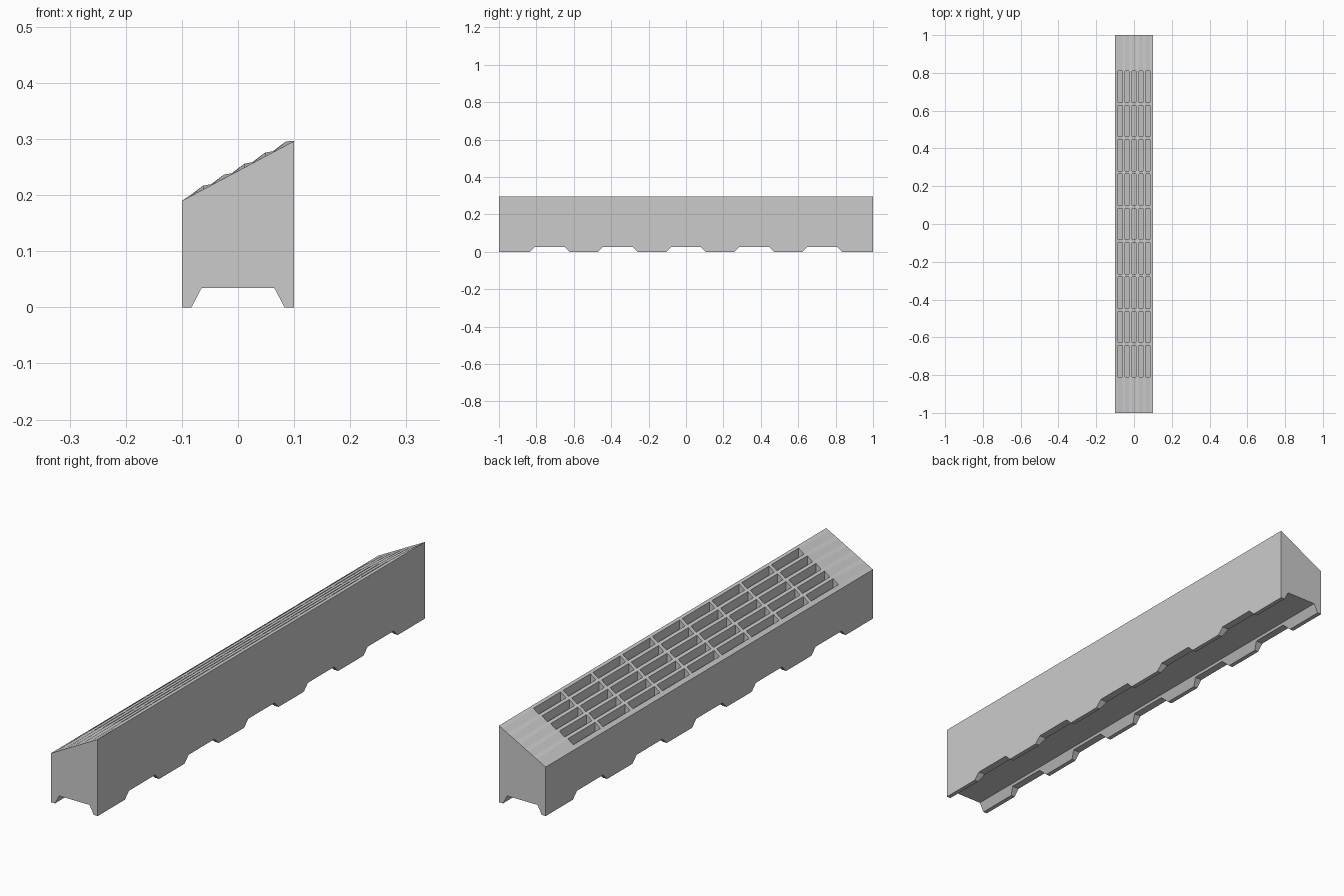
import bpy, bmesh

if "Cube" in bpy.data.objects:
    bpy.data.objects.remove(bpy.data.objects["Cube"])


def finish(bm, name, recalc=True):
    bmesh.ops.remove_doubles(bm, verts=bm.verts, dist=1e-5)
    if recalc:
        bmesh.ops.recalc_face_normals(bm, faces=bm.faces)
    mesh = bpy.data.meshes.new(name)
    bm.to_mesh(mesh)
    bm.free()
    obj = bpy.data.objects.new(name, mesh)
    bpy.context.collection.objects.link(obj)
    return obj


def add_face(bm, points):
    return bm.faces.new([bm.verts.new(p) for p in points])


def slope(x):
    return 0.243 + 0.533 * x


W, L, CEIL = 0.1, 1.0, 0.034

# Housing: walls, ends and channel ceiling, left open under the grille
bm = bmesh.new()
zl, zr = slope(-W), slope(W)
for y, flip in ((-L, 1), (L, -1)):
    add_face(bm, [(-W, y, CEIL), (W, y, CEIL), (W, y, zr), (-W, y, zl)][::flip])
add_face(bm, [(W, -L, CEIL), (W, L, CEIL), (W, L, zr), (W, -L, zr)])
add_face(bm, [(-W, L, CEIL), (-W, -L, CEIL), (-W, -L, zl), (-W, L, zl)])
add_face(bm, [(-W, -L, CEIL), (-W, L, CEIL), (W, L, CEIL), (W, -L, CEIL)])
finish(bm, "housing", recalc=False)

# Sloping grille: stepped slats with recessed slots between them
xs, lift = [-W], [0.0]
for i in range(5):
    c = (i - 2) * 0.0368
    xs += [c - 0.0115, c + 0.0115]
    lift += [0.002, 0.007]
xs += [0.095, W]
lift += [0.003, 0.0]
ys = [-L]
for j in range(9):
    c = (j - 4) * 0.1818
    ys += [c - 0.083, c + 0.083]
ys.append(L)

DEPTH = 0.035
bm = bmesh.new()


def top(i, j):
    edge = j in (0, len(ys) - 1)
    return (xs[i], ys[j], slope(xs[i]) + (0 if edge else lift[i]))


for i in range(len(xs) - 1):
    for j in range(len(ys) - 1):
        quad = [top(i, j), top(i + 1, j), top(i + 1, j + 1), top(i, j + 1)]
        if i % 2 and i < 10 and j % 2:
            low = [(x, y, z - DEPTH) for x, y, z in quad]
            add_face(bm, low)
            for k in range(4):
                n = (k + 1) % 4
                add_face(bm, [quad[k], low[k], low[n], quad[n]][::-1])
        else:
            add_face(bm, quad)
finish(bm, "slotted_grille", recalc=False)

# Foot rails: notched strips with a sloping inner face
outline = [(-L, CEIL), (-L, 0)]
for k in range(5):
    c = (k - 2) * 0.3645
    outline += [(c - 0.105, 0), (c - 0.08, 0.025), (c + 0.08, 0.025), (c + 0.105, 0)]
outline += [(L, 0), (L, CEIL)]
for name, s in (("left_foot_rail", -1), ("right_foot_rail", 1)):
    bm = bmesh.new()
    outer = [(s * W, y, z) for y, z in outline]
    inner = [(s * (0.083 - z * 0.018 / CEIL), y, z) for y, z in outline]
    add_face(bm, outer)
    add_face(bm, inner[::-1])
    for k in range(len(outline) - 1):
        add_face(bm, [outer[k], inner[k], inner[k + 1], outer[k + 1]])
    finish(bm, name)
    # the open top needs its normals pointing away from the rail body
